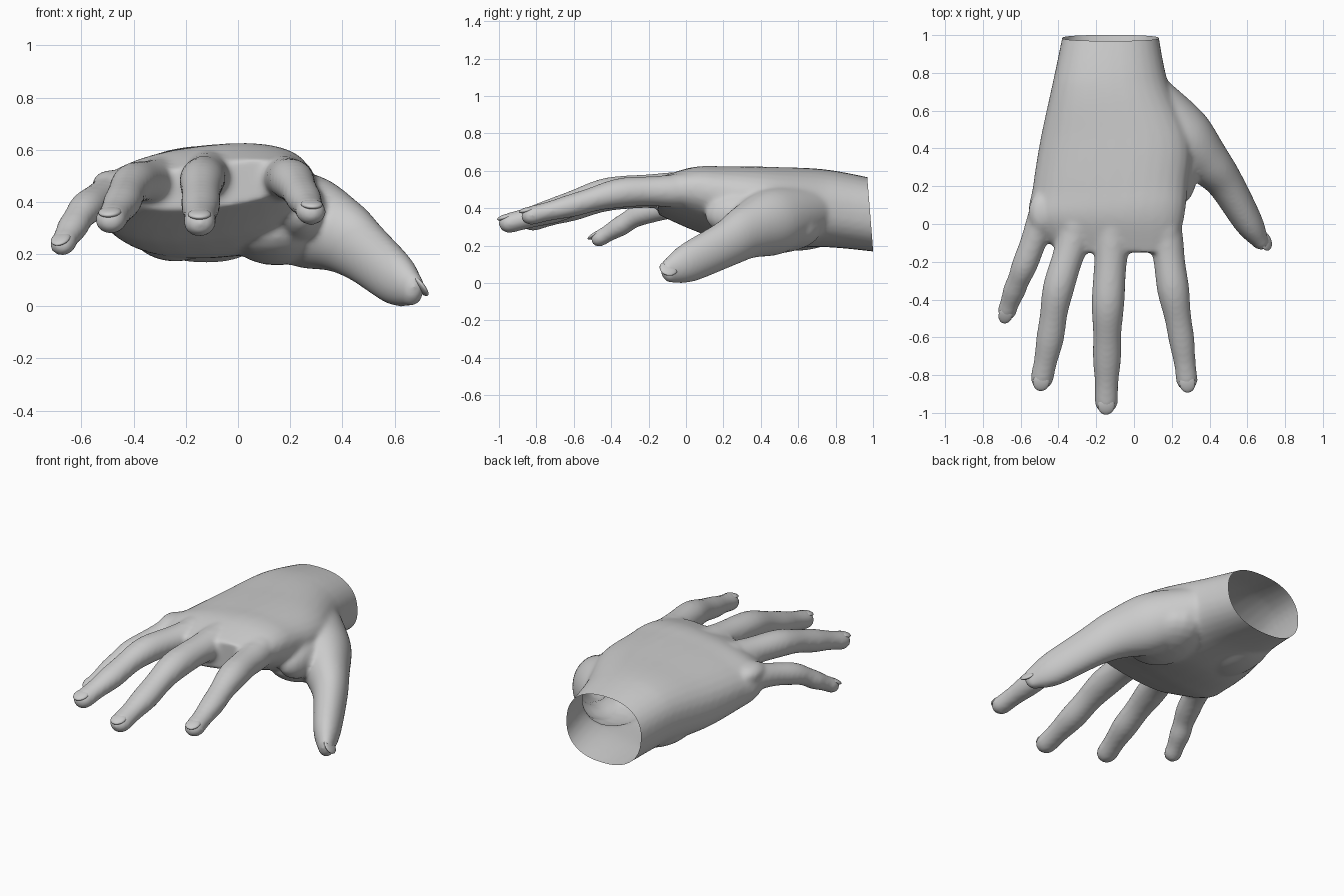
import bpy, bmesh, math
from mathutils import Vector

if "Cube" in bpy.data.objects:
    bpy.data.objects.remove(bpy.data.objects["Cube"])

skin = bpy.data.materials.new("plain_grey")
skin.diffuse_color = (0.6, 0.6, 0.6, 1)
skin.use_nodes = True
skin.node_tree.nodes["Principled BSDF"].inputs["Base Color"].default_value = skin.diffuse_color
SIDES = 32
STEPS = 8


def spline(keys):
    """Catmull-Rom through tuples of any length."""
    out = []
    for i in range(len(keys) - 1):
        a, b, c, d = (keys[max(0, min(len(keys) - 1, i + k))] for k in (-1, 0, 1, 2))
        for s in range(STEPS):
            t = s / STEPS
            out.append([0.5 * (2 * q + (r - p) * t + (2 * p - 5 * q + 4 * r - u) * t * t
                               + (3 * q - p - 3 * r + u) * t ** 3)
                        for p, q, r, u in zip(a, b, c, d)])
    return out + [list(keys[-1])]


def loft(bm, rings):
    loops = [[bm.verts.new(p) for p in ring] for ring in rings]
    for a, b in zip(loops, loops[1:]):
        for i in range(SIDES):
            j = (i + 1) % SIDES
            bm.faces.new((a[i], a[j], b[j], b[i]))
    bm.faces.new(loops[0][::-1])
    bm.faces.new(loops[-1])


def digit(bm, keys, flat, pinch):
    """Tube through (x, y, z, half width), slimmer between joints, with a round tip.
    flat is the height to width ratio reached at the tip."""
    path = spline(keys)
    centres = [Vector(p[:3]) for p in path]
    last = len(path) - 1
    rings = []

    def ring(c, t, w, h):
        side = t.cross(Vector((0, 0, 1))).normalized()
        up = side.cross(t)
        rings.append([c + side * w * math.cos(a) + up * h * math.sin(a)
                      for a in (2 * math.pi * i / SIDES for i in range(SIDES))])

    for i, p in enumerate(path):
        t = (centres[min(i + 1, last)] - centres[max(i - 1, 0)]).normalized()
        w = p[3] * (1 - pinch * math.sin(math.pi * i / STEPS) ** 2)
        h = w * (1 + (flat - 1) * i / last)
        ring(centres[i], t, w, h)
    for k in range(1, 8):
        a = k / 8 * math.pi / 2
        ring(centres[-1] + t * w * math.sin(a), t, w * math.cos(a), h * math.cos(a))
    loft(bm, rings)


def ball(bm, centre, size):
    new = bmesh.ops.create_uvsphere(bm, u_segments=20, v_segments=12, radius=1)["verts"]
    for v in new:
        v.co = Vector(centre) + Vector([v.co[i] * size[i] for i in range(3)])


bm = bmesh.new()

# palm and wrist: y, left, right, bottom, top; tilts more toward the knuckles
palm = [(1.06, -.365, .12, .175, .56), (.75, -.43, .18, .205, .62),
        (.45, -.495, .30, .20, .632), (.2, -.535, .285, .25, .63),
        (.03, -.55, .265, .31, .62), (-.15, -.40, .22, .39, .565)]
rings = []
for y, l, r, b, t in spline(palm):
    tilt = max(0, min(.12, (.75 - y) * .19))
    ring = []
    for i in range(SIDES):
        a = -2 * math.pi * i / SIDES
        c, s = math.cos(a), math.sin(a)
        u = math.copysign(abs(c) ** .85, c) * (r - l) / 2
        w = math.copysign(abs(s) ** .85, s) * (t - b) / 2
        ring.append(Vector(((l + r) / 2 + u, y, (b + t) / 2 + w + tilt * u)))
    rings.append(ring)
loft(bm, rings)

# fingers: knuckle, middle joint, end joint, tip
fingers = {
    "index": [(.165, -.05, .505, .092), (.208, -.35, .495, .085),
              (.253, -.62, .425, .068), (.28, -.825, .375, .058)],
    "middle": [(-.115, -.05, .515, .096), (-.138, -.42, .495, .087),
               (-.143, -.71, .40, .075), (-.147, -.94, .335, .062)],
    "ring": [(-.305, -.03, .49, .093), (-.40, -.34, .485, .083),
             (-.445, -.61, .41, .073), (-.487, -.815, .345, .061)],
    "little": [(-.485, .03, .44, .08), (-.58, -.22, .39, .068),
               (-.635, -.355, .315, .06), (-.672, -.46, .253, .051)],
}
for keys in fingers.values():
    x, y, z, r = keys[0]
    digit(bm, [(x * .8 - .02, y + .2, z, r)] + keys, .87, .07)
    ball(bm, (x, y + .03, z + .04), (.075, .11, .056))

# thumb
thumb = [(.08, .66, .40, .14), (.25, .47, .345, .165), (.385, .33, .29, .126),
         (.48, .22, .225, .098), (.605, .01, .12, .077), (.668, -.09, .077, .046)]
digit(bm, thumb, 1.45, 0)

# fleshy pads of the palm and the web of the thumb
ball(bm, (-.24, .58, .32), (.18, .27, .135))
ball(bm, (.15, .46, .31), (.2, .27, .14))
ball(bm, (.24, .3, .38), (.1, .2, .12))

# fuse everything into one soft skin
raw_mesh = bpy.data.meshes.new("raw_hand")
bmesh.ops.recalc_face_normals(bm, faces=bm.faces[:])
bm.to_mesh(raw_mesh)
bm.free()
raw = bpy.data.objects.new("raw_hand", raw_mesh)
bpy.context.collection.objects.link(raw)
remesh = raw.modifiers.new("fuse", 'REMESH')
remesh.mode = 'VOXEL'
remesh.voxel_size = 0.0125
soften = raw.modifiers.new("soften", 'SMOOTH')
soften.factor = 0.5
soften.iterations = 10
mesh = bpy.data.meshes.new_from_object(raw.evaluated_get(bpy.context.evaluated_depsgraph_get()))
bpy.data.objects.remove(raw)


def finish(bm, me, name):
    for f in bm.faces:
        f.smooth = True
    bm.to_mesh(me)
    bm.free()
    me.materials.clear()
    me.materials.append(skin)
    bpy.context.collection.objects.link(bpy.data.objects.new(name, me))


# slanted open cut at the wrist
bm = bmesh.new()
bm.from_mesh(mesh)
bmesh.ops.bisect_plane(bm, geom=bm.verts[:] + bm.edges[:] + bm.faces[:],
                       plane_co=(0, .985, .38), plane_no=(0, 1, .08), clear_outer=True)
low = min(v.co.z for v in bm.verts)
for v in bm.verts:
    v.co.z -= low
finish(bm, mesh, "hand")


# nails: shallow domes set into the finger tips
def nail(name, keys, flat, up):
    p, q = Vector(keys[-2][:3]), Vector(keys[-1][:3])
    t = (q - p).normalized()
    side = t.cross(Vector(up)).normalized()
    n = side.cross(t)
    w = keys[-1][3]
    h = w * flat
    if abs(n.z) < .7:
        w, h = h, w
    centre = q + n * (h * .72 - .003) + t * .012 - Vector((0, 0, low))
    bm = bmesh.new()
    bmesh.ops.create_uvsphere(bm, u_segments=24, v_segments=12, radius=1)
    for v in bm.verts:
        x, y, z = v.co
        v.co = centre + side * x * w * .72 + t * y * .05 + n * z * h * .30
    finish(bm, bpy.data.meshes.new(name), name)


for name, keys in fingers.items():
    nail(name + "_nail", keys, .87, (0, 0, 1))
nail("thumb_nail", thumb, 1.45, (1, -.1, .5))
